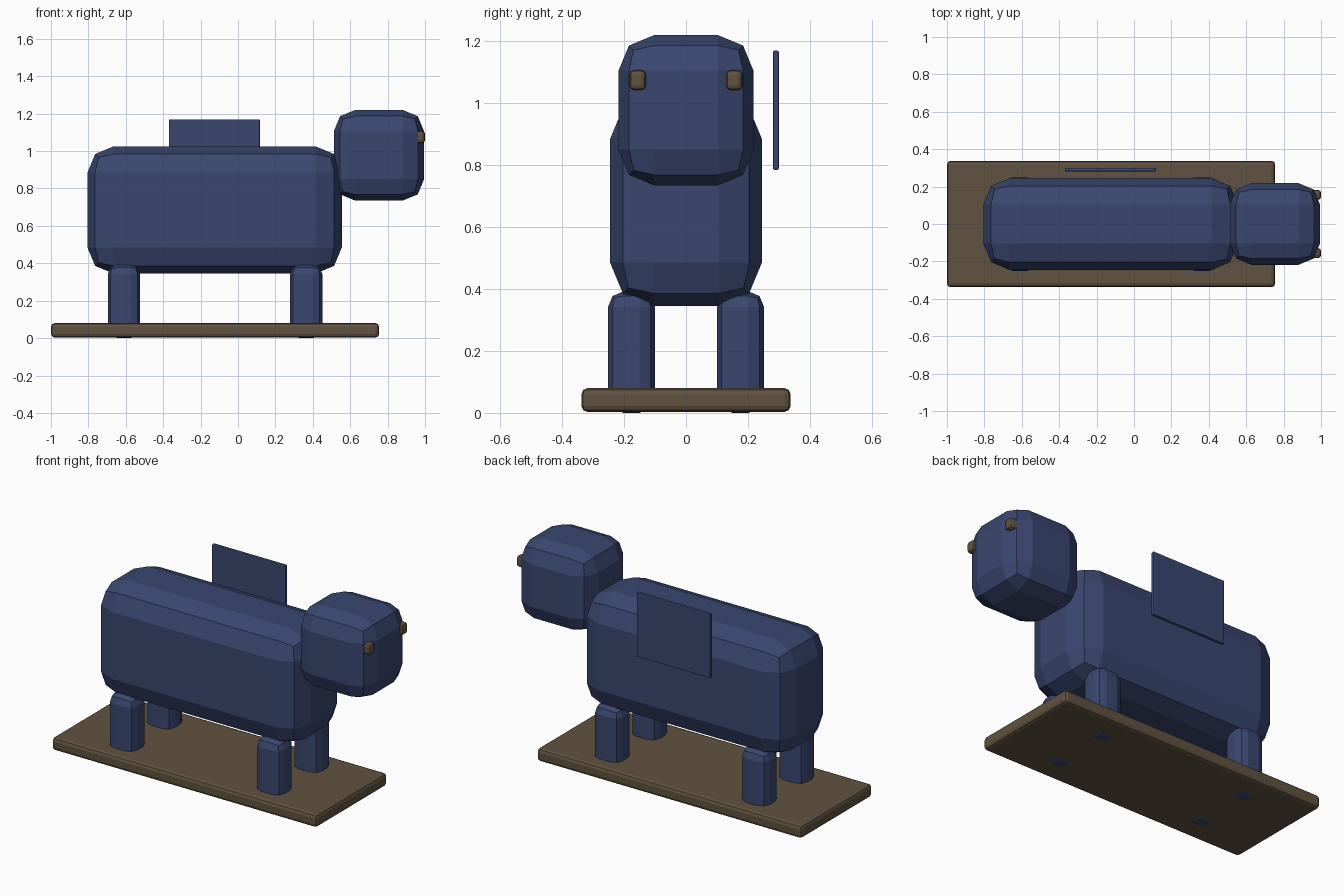
import bpy
import bmesh

default = bpy.data.objects.get("Cube")
if default:
    bpy.data.objects.remove(default, do_unlink=True)


def make_material(name, colour):
    mat = bpy.data.materials.new(name)
    mat.use_nodes = True
    mat.diffuse_color = colour
    mat.node_tree.nodes["Principled BSDF"].inputs["Base Color"].default_value = colour
    return mat


blue = make_material("navy blue", (0.042, 0.063, 0.162, 1))
brown = make_material("wood brown", (0.118, 0.084, 0.05, 1))


def bevelled_box(name, xs, ys, zs, bevel, mat):
    """Box spanning the given (low, high) ranges, with two-step rounded edges."""
    mesh = bpy.data.meshes.new(name)
    bm = bmesh.new()
    bmesh.ops.create_cube(bm, size=1)
    for v in bm.verts:
        v.co = [r[0] if c < 0 else r[1] for c, r in zip(v.co, (xs, ys, zs))]
    bm.to_mesh(mesh)
    bm.free()
    mesh.materials.append(mat)
    obj = bpy.data.objects.new(name, mesh)
    bpy.context.collection.objects.link(obj)
    mod = obj.modifiers.new("rounded_edges", 'BEVEL')
    mod.width = bevel
    mod.segments = 2
    mod.limit_method = 'NONE'
    return obj


# Stand, body and head
bevelled_box("base_board", (-1, 0.755), (-0.338, 0.338), (0.003, 0.08), 0.02, brown)
bevelled_box("body", (-0.805, 0.555), (-0.245, 0.245), (0.345, 1.025), 0.14, blue)
bevelled_box("head", (0.512, 0.995), (-0.218, 0.218), (0.735, 1.22), 0.115, blue)

# Blanket panel hanging beside the back
bevelled_box("side_panel", (-0.37, 0.117), (0.281, 0.3), (0.785, 1.17), 0.005, blue)

# Paired eyes and legs
for side, s in (("left", 1), ("right", -1)):
    eye_y = sorted((0.129 * s, 0.183 * s))
    bevelled_box(side + "_eye", (0.945, 1.0), eye_y, (1.042, 1.108), 0.016, brown)
for side, s in (("left", 1), ("right", -1)):
    leg_y = sorted((0.1 * s, 0.252 * s))
    for end, x in (("front", 0.365), ("rear", -0.61)):
        bevelled_box(f"{end}_{side}_leg", (x - 0.086, x + 0.086), leg_y, (0, 0.392), 0.05, blue)
